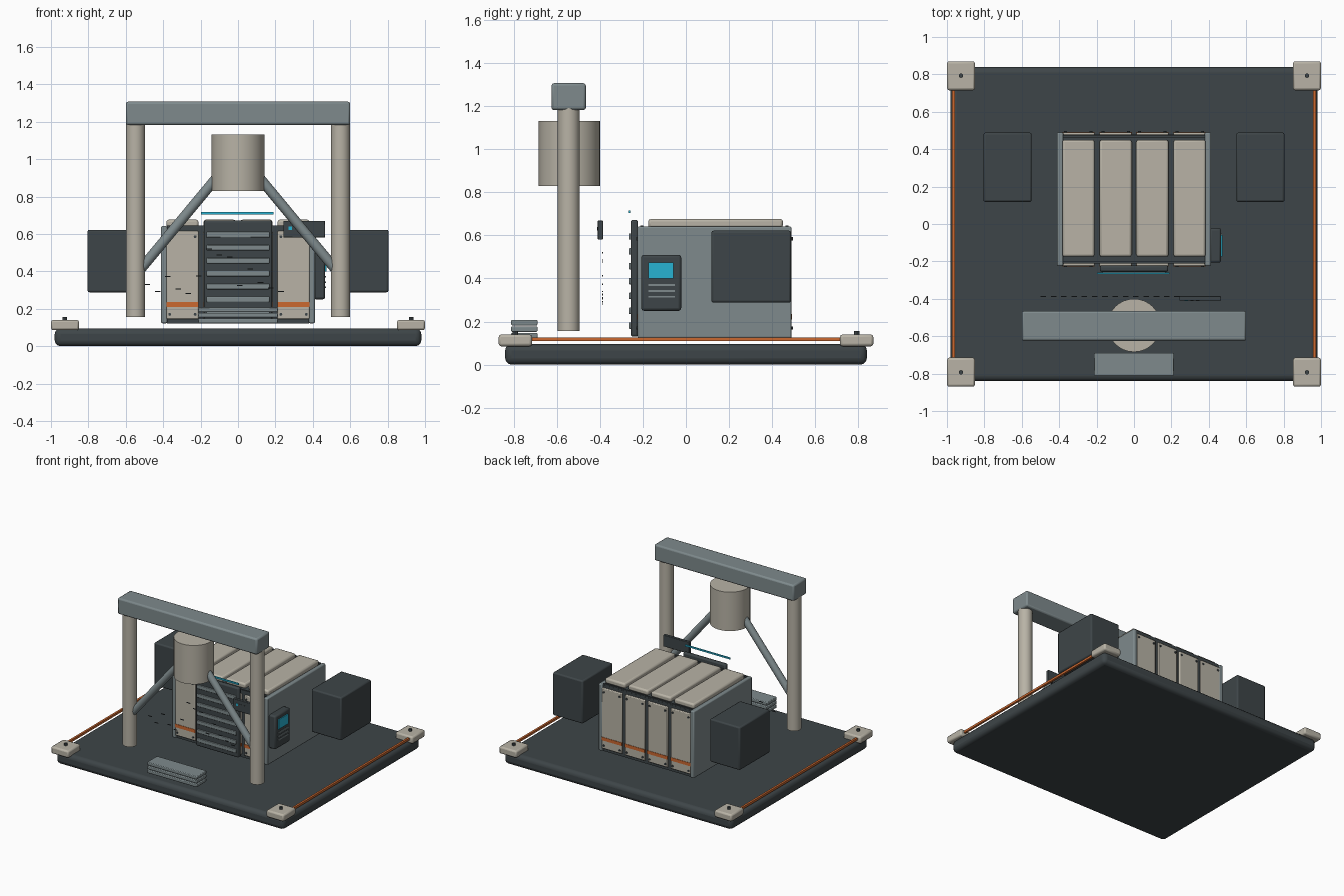
import bpy, random
from mathutils import Vector

if "Cube" in bpy.data.objects:
    bpy.data.objects.remove(bpy.data.objects["Cube"])

def mat(name, r, g, b):
    m = bpy.data.materials.new(name)
    m.diffuse_color = (r, g, b, 1)
    m.use_nodes = True
    m.node_tree.nodes["Principled BSDF"].inputs["Base Color"].default_value = m.diffuse_color
    return m

DARK = mat("dark", .048, .06, .065)
GREY = mat("grey", .21, .255, .265)
BEIGE = mat("beige", .48, .45, .38)
ORANGE = mat("orange", .6, .14, .03)
CYAN = mat("cyan", .02, .45, .65)

def smooth(o):
    bpy.ops.object.select_all(action='DESELECT')
    o.select_set(True)
    bpy.context.view_layer.objects.active = o
    bpy.ops.object.shade_smooth_by_angle()

def box(name, x, y, z, m, bevel=0.0, seg=2):
    """Box from (min, max) ranges with optional rounded edges."""
    bpy.ops.mesh.primitive_cube_add(size=1, location=[(r[0] + r[1]) / 2 for r in (x, y, z)])
    o = bpy.context.object
    o.name = name
    size = Vector([r[1] - r[0] for r in (x, y, z)])
    for v in o.data.vertices:
        v.co = v.co * size
    o.data.materials.append(m)
    if bevel:
        b = o.modifiers.new("bevel", 'BEVEL')
        b.width, b.segments = bevel, seg
        smooth(o)
    return o

def tube(name, a, b, r, m, sides=24):
    """Cylinder between two points."""
    a, b = Vector(a), Vector(b)
    d = b - a
    bpy.ops.mesh.primitive_cylinder_add(vertices=sides, radius=r, depth=d.length, location=(a + b) / 2)
    o = bpy.context.object
    o.name = name
    o.rotation_euler = d.to_track_quat('Z', 'Y').to_euler()
    o.data.materials.append(m)
    smooth(o)
    return o

def span(s, a, b):
    """Mirrored range."""
    return (a, b) if s > 0 else (-b, -a)

# base platform, corner feet with bolts, side rails
box("base_platform", (-.98, .98), (-.84, .84), (0, .095), DARK, .03, 3)
for sx in (-1, 1):
    for sy in (-1, 1):
        box("corner_block", span(sx, .85, 1), span(sy, .715, .87), (.085, .14), BEIGE, .012)
        tube("corner_bolt", (sx * .925, sy * .793, .138), (sx * .925, sy * .793, .157), .012, DARK, 12)
    box("edge_rail", span(sx, .957, .973), (-.72, .72), (.11, .127), ORANGE)

# cabinet core and side plates
box("cabinet_core", (-.38, .38), (-.212, .478), (.122, .635), DARK)
for s in (-1, 1):
    box("cabinet_side", span(s, .378, .412), (-.225, .49), (.122, .642), GREY, .008)
for y in (-.205, .47):
    box("top_edge_bar", (-.38, .38), (y - .007, y + .007), (.625, .645), DARK)

# four bays of top, front and back panels with stripes and bolts
for cx in (-.297, -.098, .098, .297):
    xr = (cx - .086, cx + .086)
    box("top_panel", xr, (-.175, .45), (.635, .676), BEIGE, .012)
    for s, y in ((-1, -.225), (1, .49)):
        y2 = y - s * .02
        yr = (min(y, y2), max(y, y2))
        box("bay_panel", xr, yr, (.145, .615), BEIGE, .006)
        ys = y + s * .003
        box("bay_stripe", xr, (min(ys, y2), max(ys, y2)), (.21, .235), ORANGE)
        for dx in (-.068, .068):
            for z in (.17, .585):
                tube("panel_bolt", (cx + dx, y2, z), (cx + dx, y + s * .006, z), .008, DARK, 8)

# louvred front door
box("front_door", (-.183, .183), (-.256, -.222), (.13, .672), DARK, .01)
for i in range(7):
    z = .595 - i * .069
    box("door_slat", (-.168, .168), (-.265, -.25), (z - .015, z + .015), GREY, .004)
box("light_bar", (-.197, .19), (-.267, -.258), (.704, .716), CYAN)

# floating sensor unit in front of the cabinet
box("sensor_unit", (.242, .466), (-.41, -.386), (.58, .67), DARK, .004)
for x in (.28, .31, .34):
    box("sensor_light", (x - .009, x + .009), (-.413, -.405), (.622, .64), CYAN if x < .3 else DARK)

# control panel on the right side
box("control_panel", (.405, .466), (-.207, -.022), (.25, .51), DARK, .012)
box("control_screen", (.46, .473), (-.175, -.058), (.4, .475), CYAN)
for z in (.37, .342, .315):
    box("control_key_row", (.46, .47), (-.175, -.05), (z - .004, z + .004), GREY)

# side equipment boxes
for s in (-1, 1):
    box("side_unit", span(s, .547, .805), (.118, .488), (.288, .622), DARK, .01)

# gantry: posts, cross beam, drum and braces
for s in (-1, 1):
    tube("gantry_post", (s * .548, -.545, .155), (s * .548, -.545, 1.2), .051, BEIGE)
    tube("gantry_brace", (s * .09, -.545, .93), (s * .53, -.545, .4), .027, GREY, 16)
box("gantry_beam", (-.6, .6), (-.625, -.465), (1.182, 1.307), GREY, .012)
tube("gantry_drum", (0, -.542, .83), (0, -.542, 1.132), .142, BEIGE, 32)

# stacked plates at the front
for i in range(3):
    z = .122 + i * .03
    box("stacked_plate", (-.213, .213), (-.812, -.69), (z, z + .026), GREY, .005)

# tiny floating flecks in front of the cabinet
random.seed(4)
for i in range(14):
    x, z = -.5 + i * .055, random.uniform(.26, .54)
    box("fleck", (x, x + .03), (-.39, -.385), (z, z + .005), DARK)
